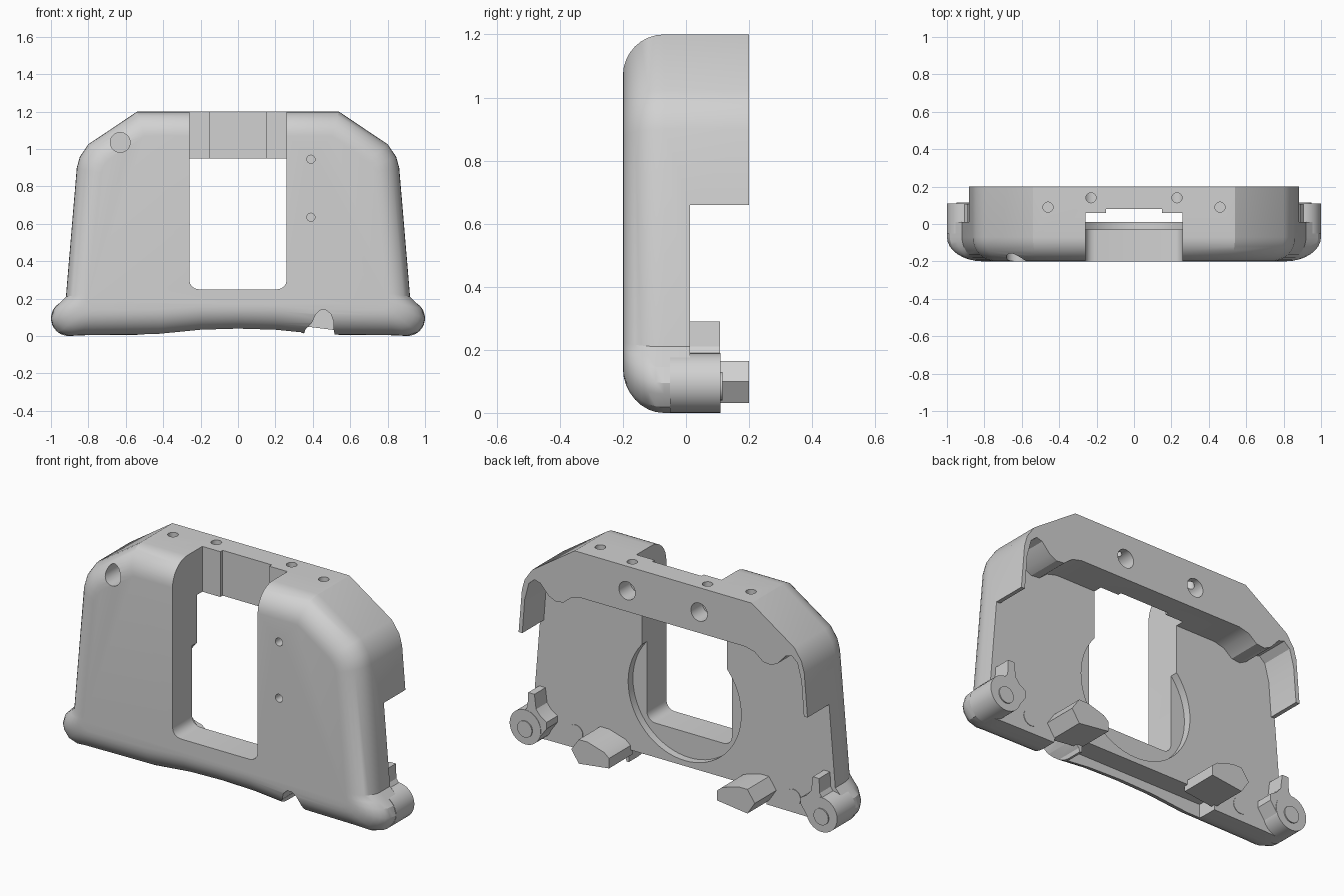
import bpy, bmesh, math

cube = bpy.data.objects.get("Cube")
if cube:
    bpy.data.objects.remove(cube, do_unlink=True)

grey = bpy.data.materials.new("light grey")
grey.use_nodes = True
colour = (0.64, 0.64, 0.64, 1)
grey.diffuse_color = colour
grey.node_tree.nodes["Principled BSDF"].inputs["Base Color"].default_value = colour


def loft(name, rings):
    """Solid through equal-length rings of points, capped at both ends."""
    bm = bmesh.new()
    loops = [[bm.verts.new(p) for p in ring] for ring in rings]
    n = len(loops[0])
    for a, b in zip(loops, loops[1:]):
        for i in range(n):
            j = (i + 1) % n
            bm.faces.new((a[i], a[j], b[j], b[i]))
    bm.faces.new(loops[0])
    bm.faces.new(loops[-1])
    bmesh.ops.recalc_face_normals(bm, faces=bm.faces)
    me = bpy.data.meshes.new(name)
    bm.to_mesh(me)
    bm.free()
    me.materials.append(grey)
    ob = bpy.data.objects.new(name, me)
    bpy.context.collection.objects.link(ob)
    return ob


def at_y(pts, y):
    return [(x, y, z) for x, z in pts]


def prism(name, pts, y0, y1):
    return loft(name, [at_y(pts, y0), at_y(pts, y1)])


def circle(cx, cz, r, n=32):
    return [(cx + r * math.cos(math.tau * i / n), cz + r * math.sin(math.tau * i / n))
            for i in range(n)]


def mirrored(half):
    """Close a right-hand chain of points with its mirror image."""
    return half + [(-x, z) for x, z in reversed(half) if x > 0]


def flip(pts, side):
    return [(side * x, z) for x, z in pts]


# Shell: full outline with bulging feet, rounded over to a smaller flat front
outline = mirrored([
    (0, .036), (.2, .03), (.42, .008), (.84, .004), (.905, 0), (.96, .018), (.992, .06),
    (1, .095), (.985, .145), (.95, .18), (.92, .21),
    (.862, .9), (.845, .96), (.8, 1.025), (.54, 1.2)])
front = mirrored([
    (0, .16), (.2, .16), (.42, .145), (.77, .14), (.785, .145), (.797, .15), (.803, .16),
    (.806, .17), (.806, .185), (.805, .2), (.8, .23),
    (.735, .87), (.722, .905), (.695, .94), (.5, 1.07)])
radius, steps = .13, 8
rings = [at_y(outline, .2)]
for i in range(steps + 1):
    a = math.pi / 2 * i / steps
    t = 1 - math.cos(a)
    ring = [(x + (fx - x) * t, z + (fz - z) * t)
            for (x, z), (fx, fz) in zip(outline, front)]
    rings.append(at_y(ring, -.2 + radius * (1 - math.sin(a))))
shell = loft("shell", rings)

cutters = []

# Rear cavity leaving the top bar and the short upper side walls
cutters.append(prism("cavity_cutter", mirrored(
    [(1.2, -.2), (1.2, .66), (.86, .66), (.845, .85), (.82, .945), (.785, .975),
     (.75, .965), (.7, .91), (.66, .89), (.61, .895), (.56, .935), (.5, .95)]), .012, .4))

# Open-topped window with rounded lower corners, and its shallow rear step
corner = [(.21 + .05 * math.sin(a), .3 - .05 * math.cos(a))
          for a in [math.pi / 8 * i for i in range(5)]]
cutters.append(prism("window_cutter", mirrored(corner + [(.26, 1.4)]), -.4, .06))
cutters.append(prism("bar_step_cutter", mirrored([(.15, .7), (.15, 1.4)]), -.1, .08))

# Round recess behind the window
cutters.append(prism("recess_cutter", circle(0, .46, .345, 64), -.03, .1))

# Cable notch and underside rebate
cutters.append(prism("notch_cutter", [
    (.335, -.05), (.36, .035), (.395, .07), (.415, .115), (.44, .138), (.47, .138),
    (.495, .12), (.51, .08), (.512, .03), (.53, -.05)], -.4, .1))
cutters.append(prism("rebate_cutter", [(-.5, -.1), (.34, -.1), (.34, .085), (-.5, .085)],
                     -.1, .1))

# Front holes
cutters.append(prism("button_hole_cutter", circle(-.63, 1.035, .053), -.4, -.04))
for z in (.945, .635):
    cutters.append(prism("pin_hole_cutter", circle(.39, z, .022, 20), -.4, -.12))

# Holes in the back and the top of the bar
for s in (-1, 1):
    cutters.append(prism("bar_hole_cutter", circle(s * .22, 1.065, .05), .1, .4))
    for x, y in ((.46, .09), (.23, .14)):
        ring = circle(s * x, y, .027, 20)
        cutters.append(loft("screw_hole_cutter",
                            [[(px, py, z) for px, py in ring] for z in (1.08, 1.3)]))

for c in cutters:
    mod = shell.modifiers.new(c.name, "BOOLEAN")
    mod.operation = "DIFFERENCE"
    mod.solver = "EXACT"
    mod.object = c
bpy.context.view_layer.update()
cut_mesh = bpy.data.meshes.new_from_object(
    shell.evaluated_get(bpy.context.evaluated_depsgraph_get()))
shell.modifiers.clear()
shell.data = cut_mesh
for c in cutters:
    bpy.data.objects.remove(c, do_unlink=True)

parts = [shell]
for s, side in ((1, "left"), (-1, "right")):
    # Rear half of the round corner foot, with its upright tab and arm
    parts.append(prism(side + "_foot", circle(s * .905, .095, .095), -.05, .11))
    parts.append(prism(side + "_foot_tab", flip(
        [(.85, .29), (.888, .29), (.892, .21), (.92, .17), (.9, .03), (.84, .03),
         (.775, .12), (.775, .155), (.815, .18), (.84, .21)], s), -.01, .108))
    parts.append(prism(side + "_foot_boss", circle(s * .905, .085, .045), .1, .116))
    # Rear wedge block
    parts.append(prism(side + "_wedge", flip(
        [(.33, .055), (.33, .11), (.36, .135), (.46, .165), (.515, .165), (.56, .1),
         (.515, .032)], s), -.01, .2))
    # Faint round pad on the back of the plate
    parts.append(prism(side + "_pad", circle(s * .665, .09, .045), 0, .015))

bpy.ops.object.select_all(action="DESELECT")
for ob in parts:
    ob.select_set(True)
bpy.context.view_layer.objects.active = shell
bpy.ops.object.shade_smooth_by_angle(angle=math.radians(28))
